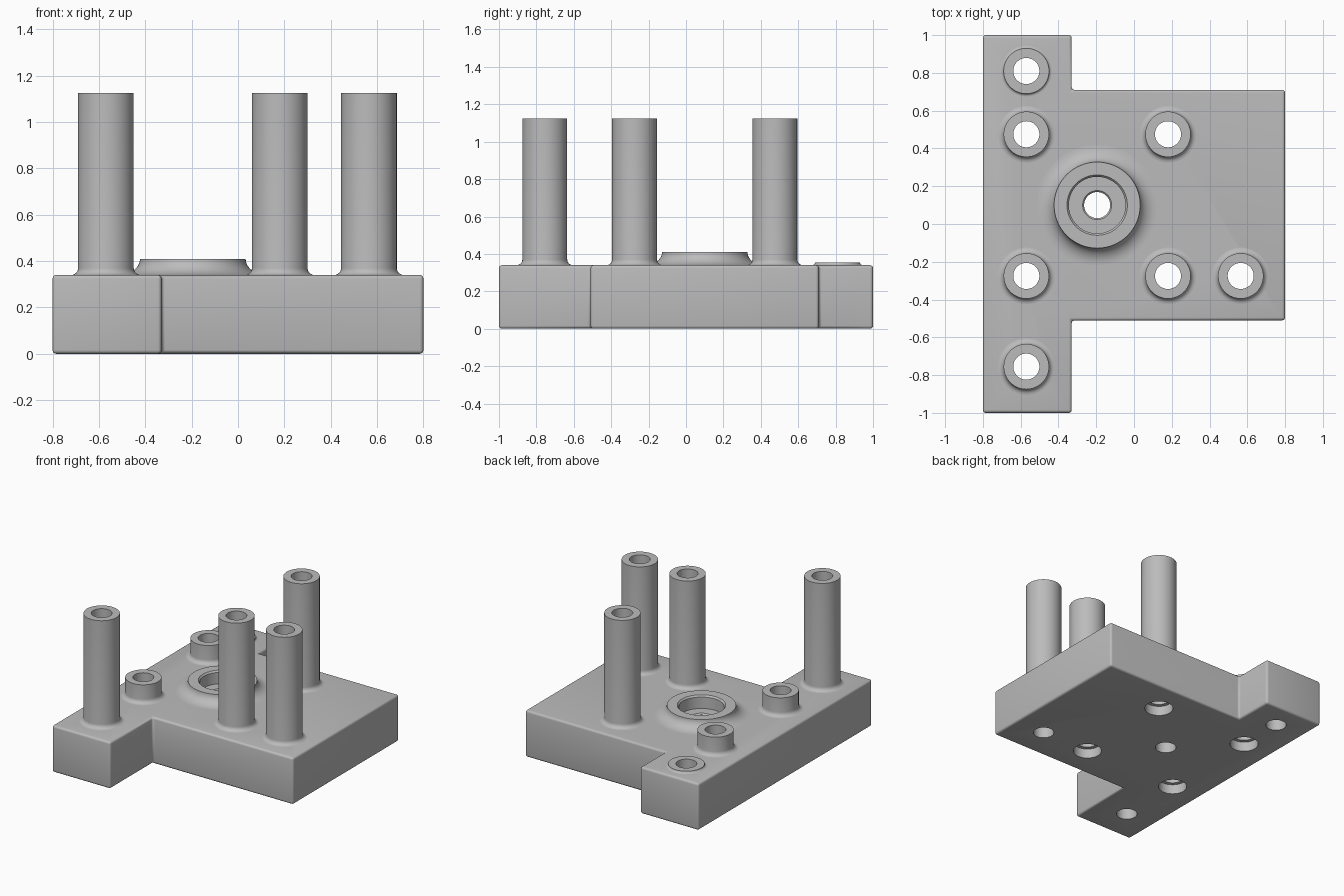
import bpy, bmesh, math

cube = bpy.data.objects.get("Cube")
if cube:
    bpy.data.objects.remove(cube, do_unlink=True)

DECK = 0.34      # top of the plate
BORE = 0.069     # radius of every through hole
SIDES = 64

grey = bpy.data.materials.new("plain_grey")
grey.use_nodes = True
COLOUR = (0.5, 0.5, 0.5, 1)
grey.diffuse_color = COLOUR
grey.node_tree.nodes["Principled BSDF"].inputs["Base Color"].default_value = COLOUR


def add_object(name, bm):
    bmesh.ops.recalc_face_normals(bm, faces=bm.faces[:])
    mesh = bpy.data.meshes.new(name)
    bm.to_mesh(mesh)
    bm.free()
    mesh.materials.append(grey)
    obj = bpy.data.objects.new(name, mesh)
    bpy.context.collection.objects.link(obj)
    return obj


def select_only(obj):
    bpy.ops.object.select_all(action="DESELECT")
    obj.select_set(True)
    bpy.context.view_layer.objects.active = obj


def smooth(obj, degrees=35):
    select_only(obj)
    bpy.ops.object.shade_smooth_by_angle(angle=math.radians(degrees))


def lathe(name, profile, x, y):
    """Revolve (radius, height) points around a vertical axis at x, y."""
    bm = bmesh.new()
    verts = [bm.verts.new((r, 0, z)) for r, z in profile]
    edges = [bm.edges.new(pair) for pair in zip(verts, verts[1:])]
    bmesh.ops.spin(bm, geom=verts + edges, cent=(0, 0, 0), axis=(0, 0, 1),
                   angle=math.tau, steps=SIDES, use_duplicate=False)
    bmesh.ops.remove_doubles(bm, verts=bm.verts[:], dist=1e-5)
    obj = add_object(name, bm)
    obj.location = (x, y, 0)
    return obj


def fillet(radius, width, height, steps=6):
    """Concave foot curve, from the deck up to the wall at the given radius."""
    angles = [math.pi / 2 * i / steps for i in range(steps + 1)]
    return [(radius + width * (1 - math.sin(a)), DECK + height * (1 - math.cos(a)))
            for a in angles]


def cut(target, profile, x, y):
    cutter = lathe("cutter", profile, x, y)
    cutter.hide_render = True
    mod = target.modifiers.new("cut", "BOOLEAN")
    mod.operation = "DIFFERENCE"
    mod.solver = "EXACT"
    mod.object = cutter
    select_only(target)
    bpy.ops.object.modifier_apply(modifier=mod.name)
    bpy.data.objects.remove(cutter, do_unlink=True)


# T-shaped base plate with rounded edges
outline = [(-0.8, -1), (-0.33, -1), (-0.33, -0.51), (0.8, -0.51),
           (0.8, 0.71), (-0.33, 0.71), (-0.33, 1), (-0.8, 1)]
bm = bmesh.new()
base = bm.faces.new([bm.verts.new((x, y, 0)) for x, y in outline])
top = bmesh.ops.extrude_face_region(bm, geom=[base])["geom"]
bmesh.ops.translate(bm, vec=(0, 0, DECK),
                    verts=[v for v in top if isinstance(v, bmesh.types.BMVert)])
plate = add_object("base_plate", bm)
bevel = plate.modifiers.new("rounded_edges", "BEVEL")
bevel.width = 0.016
bevel.segments = 4
select_only(plate)
bpy.ops.object.modifier_apply(modifier=bevel.name)

# Tubes: name, x, y, top height, whether the underside is counterbored
tubes = [
    ("front_tall_tube", -0.57, -0.755, 1.125, False),
    ("middle_tall_tube", 0.18, -0.275, 1.125, True),
    ("side_tall_tube", 0.565, -0.275, 1.125, False),
    ("back_tall_tube", 0.18, 0.475, 1.125, True),
    ("front_short_tube", -0.57, -0.275, 0.475, True),
    ("back_short_tube", -0.57, 0.475, 0.475, True),
    ("low_ring", -0.57, 0.81, 0.355, False),
]
for name, x, y, height, counterbored in tubes:
    foot = min(0.03, height - DECK)
    tube = lathe(name, fillet(0.12, foot, foot) +
                 [(0.12, height), (BORE, height), (BORE, DECK)], x, y)
    smooth(tube)
    mouth = 0.095 if counterbored else BORE
    hole = [(0, -0.1), (mouth, -0.1)]
    if counterbored:
        hole += [(mouth, 0.07), (BORE, 0.07)]
    cut(plate, hole + [(BORE, 0.5), (0, 0.5)], x, y)

# Wide central boss with a flared foot and a stepped bore
CX, CY, RIM, FLOOR = -0.195, 0.1, 0.41, 0.315
boss = lathe("central_boss", fillet(0.228, 0.09, RIM - DECK, 10) +
             [(0.16, RIM), (0.15, RIM - 0.012), (0.15, DECK)], CX, CY)
smooth(boss)
cut(plate, [(0, -0.1), (BORE, -0.1), (BORE, FLOOR - 0.008), (BORE + 0.008, FLOOR),
            (0.15, FLOOR), (0.15, 0.5), (0, 0.5)], CX, CY)
smooth(plate)
